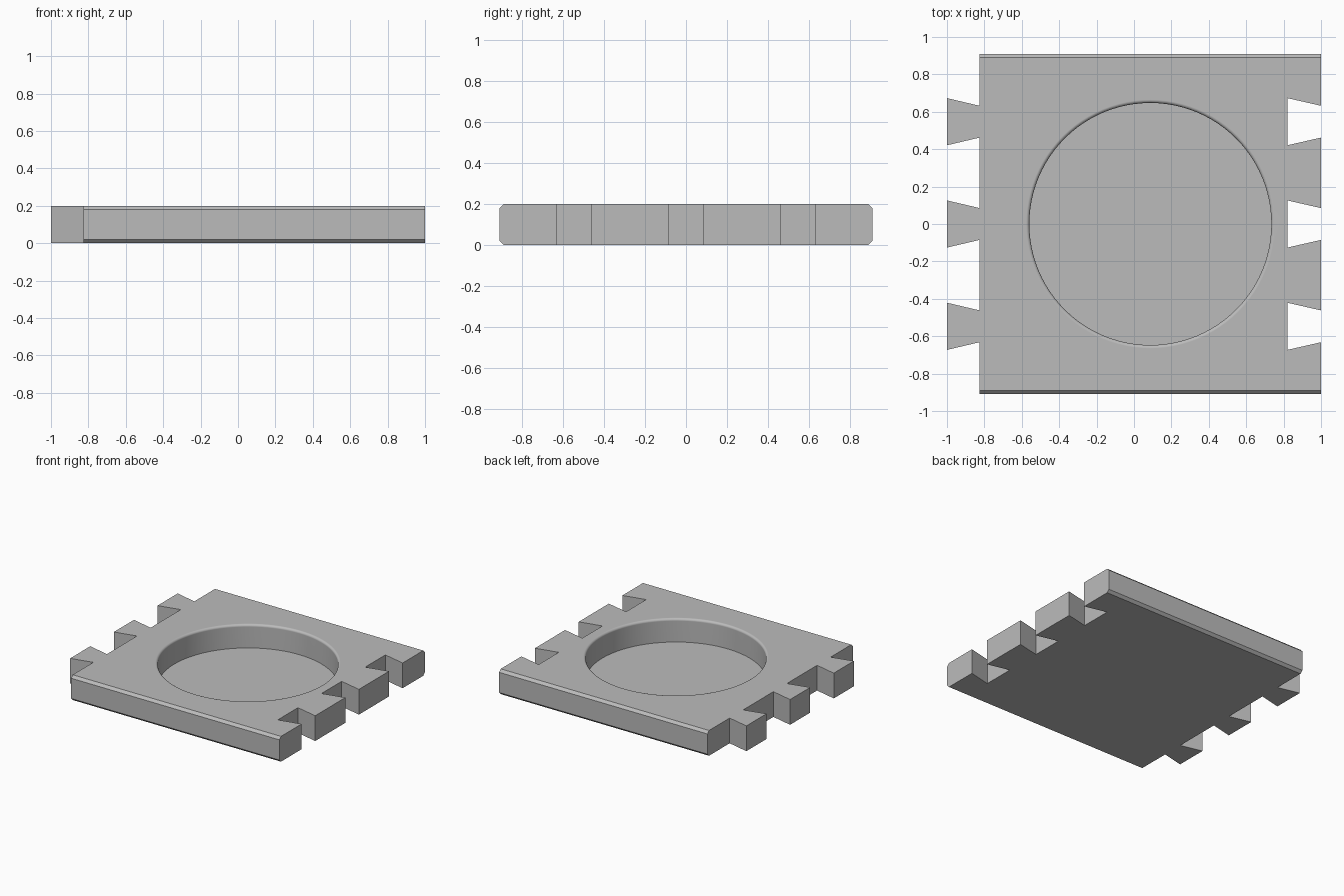
import bpy, bmesh, math
from mathutils import Matrix, Vector

if "Cube" in bpy.data.objects:
    bpy.data.objects.remove(bpy.data.objects["Cube"], do_unlink=True)

LEFT, RIGHT, TAIL, HALF_Y, THICK = -0.825, 1.0, -1.0, 0.91, 0.2
SLOT_X = 0.82
CHAMFER = 0.02
JOINTS = (-0.547, 0.0, 0.547)
NARROW, WIDE = 0.085, 0.126
CENTRE_X, RADIUS, FLOOR, LIP = (LEFT + RIGHT) / 2, 0.647, 0.015, 0.018

grey = bpy.data.materials.new("light grey")
grey.use_nodes = True
colour = (0.5, 0.5, 0.5, 1)
grey.diffuse_color = colour
grey.node_tree.nodes["Principled BSDF"].inputs["Base Color"].default_value = colour


def make_object(name, bm):
    bmesh.ops.recalc_face_normals(bm, faces=bm.faces)
    mesh = bpy.data.meshes.new(name)
    bm.to_mesh(mesh)
    bm.free()
    mesh.materials.append(grey)
    obj = bpy.data.objects.new(name, mesh)
    bpy.context.collection.objects.link(obj)
    return obj


# Plate outline: dovetail slots up the right edge, dovetail tails down the left
outline = [(LEFT, -HALF_Y), (RIGHT, -HALF_Y)]
for y in JOINTS:
    outline += [(RIGHT, y - NARROW), (SLOT_X, y - WIDE),
                (SLOT_X, y + WIDE), (RIGHT, y + NARROW)]
outline += [(RIGHT, HALF_Y), (LEFT, HALF_Y)]
for y in reversed(JOINTS):
    outline += [(LEFT, y + NARROW), (TAIL, y + WIDE),
                (TAIL, y - WIDE), (LEFT, y - NARROW)]

bm = bmesh.new()
base = bm.faces.new([bm.verts.new((x, y, 0)) for x, y in outline])
top = bmesh.ops.extrude_face_region(bm, geom=[base])["geom"]
bmesh.ops.translate(bm, vec=(0, 0, THICK),
                    verts=[g for g in top if isinstance(g, bmesh.types.BMVert)])

# Chamfer along the long front and back edges
long_edges = [e for e in bm.edges
              if all(abs(abs(v.co.y) - HALF_Y) < 1e-4 for v in e.verts)
              and abs(e.verts[0].co.x - e.verts[1].co.x) > 1]
bmesh.ops.bevel(bm, geom=long_edges, offset=CHAMFER, segments=1,
                affect='EDGES', profile=0.5)
plate = make_object("dovetail_plate", bm)

# Round recess with a softened lip, cut by a turned profile
profile = [(0, FLOOR), (RADIUS, FLOOR)]
for i in range(7):
    t = math.pi / 2 * i / 6
    profile.append((RADIUS + LIP - LIP * math.cos(t),
                    THICK - LIP + LIP * math.sin(t)))
profile += [(RADIUS + LIP, THICK + 0.1), (0, THICK + 0.1)]

bm = bmesh.new()
verts = [bm.verts.new((r, 0, z)) for r, z in profile]
edges = [bm.edges.new(pair) for pair in zip(verts, verts[1:])]
bmesh.ops.spin(bm, geom=verts + edges, cent=(0, 0, 0), axis=(0, 0, 1),
               angle=math.tau, steps=96)
bmesh.ops.remove_doubles(bm, verts=bm.verts, dist=1e-5)
bmesh.ops.transform(bm, matrix=Matrix.Translation(Vector((CENTRE_X, 0, 0))),
                    verts=bm.verts)
cutter = make_object("recess_cutter", bm)
cutter.hide_render = True

cut = plate.modifiers.new("recess", 'BOOLEAN')
cut.operation = 'DIFFERENCE'
cut.solver = 'EXACT'
cut.object = cutter

# Apply the cut, then shade the round wall smooth and keep corners sharp
bpy.ops.object.select_all(action='DESELECT')
plate.select_set(True)
bpy.context.view_layer.objects.active = plate
bpy.ops.object.modifier_apply(modifier=cut.name)
bpy.data.objects.remove(cutter, do_unlink=True)
bpy.ops.object.shade_smooth_by_angle(angle=math.radians(30))
normals = plate.modifiers.new("flat faces", 'WEIGHTED_NORMAL')
normals.keep_sharp = True
